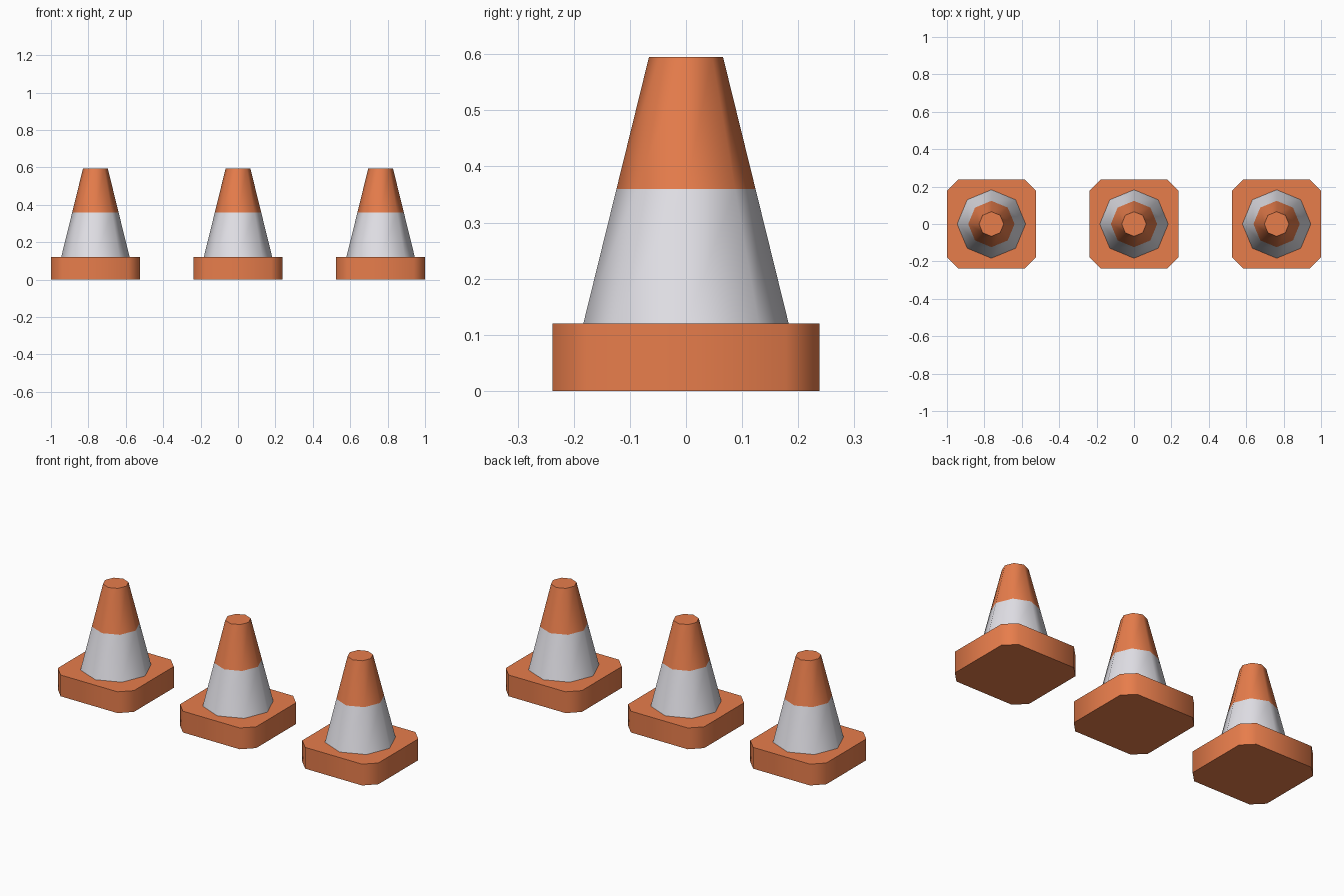
import bpy, bmesh, math

if "Cube" in bpy.data.objects:
    bpy.data.objects.remove(bpy.data.objects["Cube"])


def make_material(name, rgb):
    m = bpy.data.materials.new(name)
    m.diffuse_color = (*rgb, 1.0)
    m.use_nodes = True
    m.node_tree.nodes["Principled BSDF"].inputs["Base Color"].default_value = m.diffuse_color
    return m


ORANGE = make_material("cone orange", (0.82, 0.21, 0.073))
WHITE = make_material("stripe white", (0.80, 0.79, 0.84))

HALF, CHAMFER = 0.2375, 0.06
BASE_TOP, STRIPE_TOP, TOP = 0.12, 0.36, 0.595
R_BOTTOM, R_TOP = 0.183, 0.066


def finish(name, bm, x, materials):
    bmesh.ops.recalc_face_normals(bm, faces=bm.faces)
    mesh = bpy.data.meshes.new(name)
    bm.to_mesh(mesh)
    bm.free()
    for m in materials:
        mesh.materials.append(m)
    ob = bpy.data.objects.new(name, mesh)
    bpy.context.collection.objects.link(ob)
    ob.location.x = x
    bpy.ops.object.select_all(action='DESELECT')
    ob.select_set(True)
    bpy.context.view_layer.objects.active = ob
    bpy.ops.object.shade_smooth_by_angle(angle=math.radians(50))


def add_base(name, x):
    # Square slab with cut corners
    bm = bmesh.new()
    c = HALF - CHAMFER
    outline = [(HALF, -c), (HALF, c), (c, HALF), (-c, HALF),
               (-HALF, c), (-HALF, -c), (-c, -HALF), (c, -HALF)]
    bottom = bm.faces.new([bm.verts.new((px, py, 0)) for px, py in outline])
    slab = bmesh.ops.extrude_face_region(bm, geom=[bottom], use_keep_orig=True)
    top = [g for g in slab["geom"] if isinstance(g, bmesh.types.BMVert)]
    bmesh.ops.translate(bm, verts=top, vec=(0, 0, BASE_TOP))
    finish(name, bm, x, [ORANGE])


def add_cone(name, x):
    # Eight-sided tapered body, cut at the stripe height and coloured by height
    bm = bmesh.new()
    rings = []
    for z in (BASE_TOP, STRIPE_TOP, TOP):
        t = (z - BASE_TOP) / (TOP - BASE_TOP)
        r = R_BOTTOM + (R_TOP - R_BOTTOM) * t
        rings.append([bm.verts.new((r * math.cos(k * math.pi / 4),
                                    r * math.sin(k * math.pi / 4), z))
                      for k in range(8)])
    for lo, hi in zip(rings, rings[1:]):
        for k in range(8):
            n = (k + 1) % 8
            bm.faces.new((lo[k], lo[n], hi[n], hi[k]))
    bm.faces.new(rings[-1])
    bm.faces.new(rings[0][::-1])
    for f in bm.faces:
        f.material_index = 1 if f.calc_center_median().z < STRIPE_TOP else 0
    finish(name, bm, x, [ORANGE, WHITE])


# Row of three cones
for side, x in (("left", -0.7625), ("middle", 0.0), ("right", 0.7625)):
    add_base(side + "_base", x)
    add_cone(side + "_cone", x)
